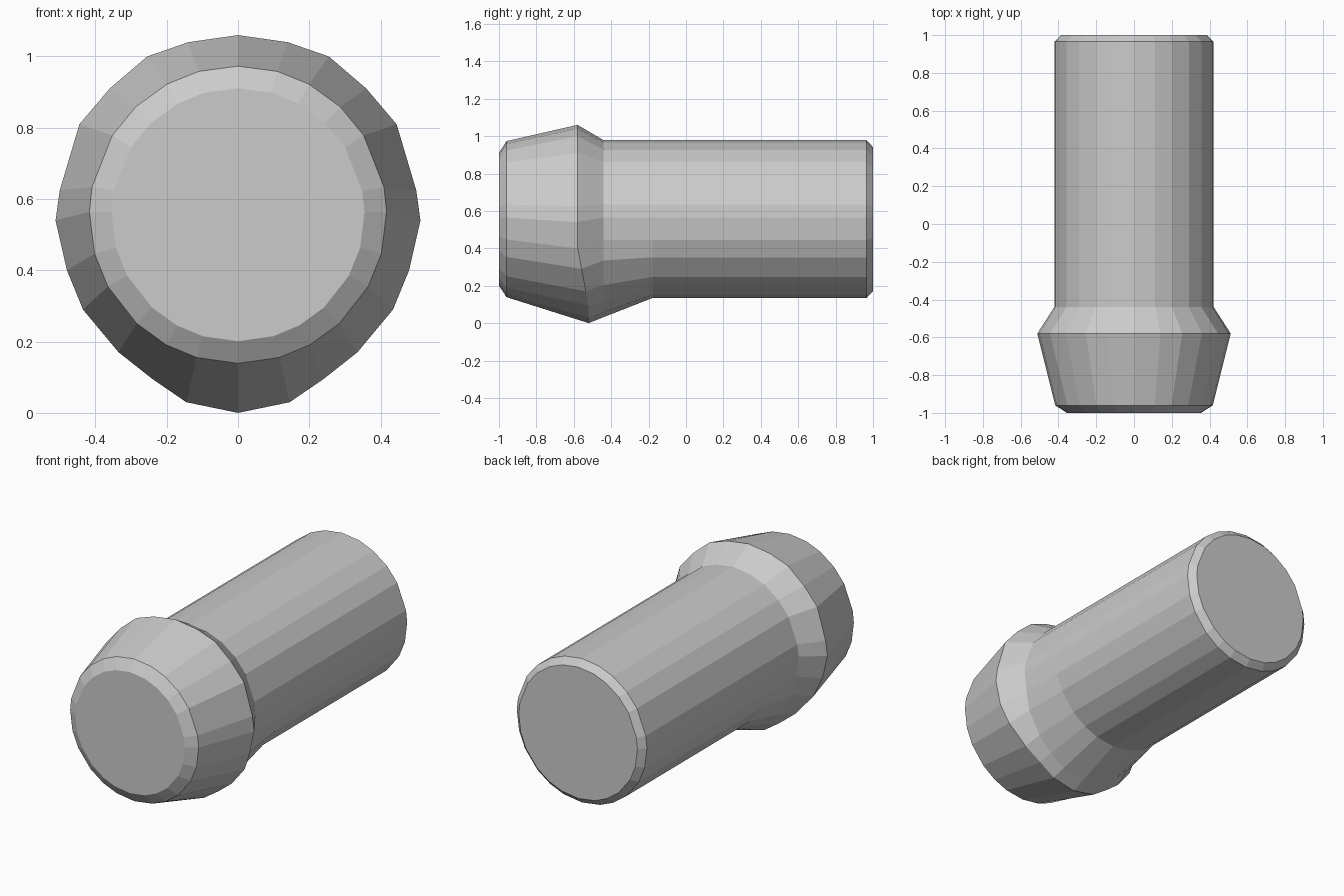
import bpy, bmesh, math

if "Cube" in bpy.data.objects:
    bpy.data.objects.remove(bpy.data.objects["Cube"])

# Right half of the faceted collar outline (x, z), top to bottom
half = [(0, 1.06), (0.14, 1.04), (0.255, 1.0), (0.36, 0.91), (0.445, 0.81),
        (0.5, 0.625), (0.512, 0.54), (0.48, 0.40), (0.435, 0.29),
        (0.335, 0.17), (0.24, 0.095), (0.145, 0.03), (0, 0.0)]
collar = half + [(-x, z) for x, z in reversed(half[1:-1])]
CX_Z = 0.556


def direction(p):
    a = math.atan2(p[0], p[1] - 0.53)
    return math.sin(a), math.cos(a)


def circle_pt(p, r):
    dx, dz = direction(p)
    return dx * r, CX_Z + dz * r


def underside(p):
    # 0 on the upper body, 1 at the very bottom
    return min(1, max(0, (-direction(p)[1] - 0.25) / 0.65))


def round_ring(y, r):
    return [(x, y, z) for x, z in (circle_pt(p, r) for p in collar)]


def collar_ring():
    return [(x, -0.58 + 0.06 * underside((x, z)), z) for x, z in collar]


def neck_ring():
    # Shoulder closes quickly on top, slopes gradually underneath
    out = []
    for p in collar:
        bx, bz = circle_pt(p, 0.422)
        t = 0.76 * underside(p)
        out.append((bx + (p[0] - bx) * t, -0.44, bz + (p[1] - bz) * t))
    return out


rings = [round_ring(-1.0, 0.355), round_ring(-0.96, 0.417), collar_ring(),
         neck_ring(), round_ring(-0.18, 0.422), round_ring(0.965, 0.422),
         round_ring(1.0, 0.385)]

# Skin the rings into one closed stepped cylinder
bm = bmesh.new()
loops = [[bm.verts.new(c) for c in ring] for ring in rings]
n = len(collar)
for a, b in zip(loops, loops[1:]):
    for i in range(n):
        j = (i + 1) % n
        bm.faces.new((a[i], a[j], b[j], b[i]))
bm.faces.new(loops[0])
bm.faces.new(loops[-1])
bmesh.ops.recalc_face_normals(bm, faces=bm.faces)
mesh = bpy.data.meshes.new("collared_cylinder")
bm.to_mesh(mesh)
bm.free()
obj = bpy.data.objects.new("collared_cylinder", mesh)
bpy.context.collection.objects.link(obj)
